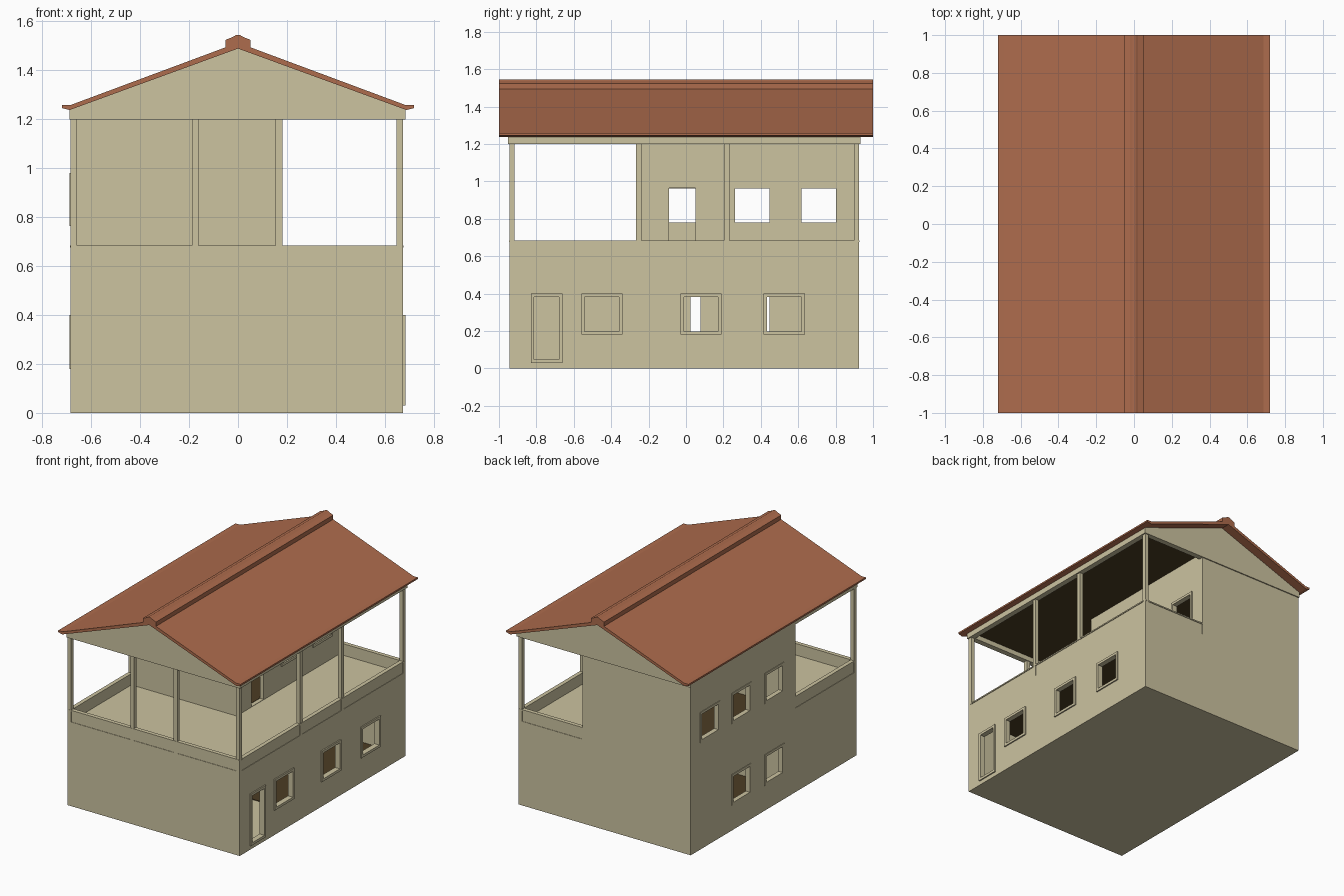
import bpy, bmesh

if "Cube" in bpy.data.objects:
    bpy.data.objects.remove(bpy.data.objects["Cube"])


def srgb(r, g, b):
    return [((c / 255 + 0.055) / 1.055) ** 2.4 for c in (r, g, b)] + [1.0]


def material(name, rgb):
    m = bpy.data.materials.new(name)
    m.diffuse_color = srgb(*rgb)
    m.use_nodes = True
    m.node_tree.nodes["Principled BSDF"].inputs["Base Color"].default_value = m.diffuse_color
    return m


TAN = material("tan plaster", (204, 195, 160))
RED = material("terracotta", (174, 108, 77))
BROWN = material("dark brown wood", (76, 60, 35))


def finish(name, bm, mat):
    bmesh.ops.recalc_face_normals(bm, faces=bm.faces[:])
    me = bpy.data.meshes.new(name)
    bm.to_mesh(me)
    bm.free()
    me.materials.append(mat)
    ob = bpy.data.objects.new(name, me)
    bpy.context.collection.objects.link(ob)
    return ob


def box(name, x0, x1, y0, y1, z0, z1, mat=TAN):
    bm = bmesh.new()
    bmesh.ops.create_cube(bm, size=1)
    for v in bm.verts:
        v.co = ((x0 + x1) / 2 + v.co.x * (x1 - x0),
                (y0 + y1) / 2 + v.co.y * (y1 - y0),
                (z0 + z1) / 2 + v.co.z * (z1 - z0))
    return finish(name, bm, mat)


def prism(name, profile, y0, y1, mat):
    """Extrude an x-z outline along y."""
    bm = bmesh.new()
    f = bm.faces.new([bm.verts.new((x, y0, z)) for x, z in profile])
    r = bmesh.ops.extrude_face_region(bm, geom=[f])
    for v in r["geom"]:
        if isinstance(v, bmesh.types.BMVert):
            v.co.y = y1
    return finish(name, bm, mat)


def side_wall(name, x0, x1, rect, holes, mat=TAN):
    """Wall in the y-z plane with rectangular openings (y0, y1, z0, z1)."""
    rects = [rect] + holes
    ys = sorted({v for r in rects for v in r[:2]})
    zs = sorted({v for r in rects for v in r[2:]})
    bm = bmesh.new()
    vs = {(y, z): bm.verts.new((x0, y, z)) for y in ys for z in zs}
    for a, b in zip(ys, ys[1:]):
        for c, d in zip(zs, zs[1:]):
            my, mz = (a + b) / 2, (c + d) / 2
            if not any(h[0] < my < h[1] and h[2] < mz < h[3] for h in holes):
                bm.faces.new((vs[a, c], vs[b, c], vs[b, d], vs[a, d]))
    r = bmesh.ops.extrude_face_region(bm, geom=bm.faces[:])
    for v in r["geom"]:
        if isinstance(v, bmesh.types.BMVert):
            v.co.x = x1
    return finish(name, bm, mat)


def frames(name, x0, x1, openings, w=0.018):
    for i, (a, b, c, d) in enumerate(openings):
        side_wall(f"{name}_{i + 1}", x0, x1, (a, b, c, d),
                  [(a + w, b - w, c + w, d - w)])


L, R, F, B = -0.685, 0.675, -0.945, 0.925   # outer wall planes
T = 0.03                                    # wall thickness
IX, IY = 0.168, -0.255                      # upper room corner

# openings
low, high = (0.18, 0.40), (0.763, 0.98)
right_low = [(a, a + 0.22, *low) for a in (-0.56, -0.03, 0.415)] + [(-0.83, -0.66, 0.03, 0.40)]
left_low = [(a, a + 0.22, *low) for a in (-0.125, 0.245)]
left_high = [(a, a + 0.22, *high) for a in (-0.125, 0.245, 0.60)]
right_high = left_high[1:]
balcony_door = (-0.09, 0.05, 0.602, 0.965)

# ground floor
box("ground_slab", L, R, F, B, 0, 0.02)
box("ground_front_wall", L, R, F, F + T, 0.02, 0.57)
box("ground_back_wall", L, R, B - T, B, 0.02, 0.57)
side_wall("ground_left_wall", L, L + T, (F + T, B - T, 0.02, 0.57), left_low)
side_wall("ground_right_wall", R - T, R, (F + T, B - T, 0.02, 0.57), right_low)
frames("ground_left_frame", L - 0.004, L + T, left_low)
frames("ground_right_frame", R - T, R + 0.009, right_low)
box("ground_partition", L + T, 0.168, IY, IY + T, 0.02, 0.56)
box("ground_inner_wall", 0.14, 0.168, IY + T, 0.025, 0.02, 0.56)
box("ground_wood_floor", L + T, R - T, IY + T, B - T, 0.02, 0.024, BROWN)
box("ground_ceiling", L + T, R - T, F + T, B - T, 0.562, 0.57, BROWN)

# upper floor slab and room
box("upper_slab", L, R, F, B, 0.57, 0.60)
box("room_wood_floor", L + T, IX - T, IY + T, B - T, 0.60, 0.604, BROWN)
box("room_front_wall", L, IX, IY, IY + T, 0.60, 1.235)
box("room_back_wall", L, IX, B - T, B, 0.60, 1.235)
side_wall("room_left_wall", L, L + T, (IY + T, B - T, 0.60, 1.235), left_high)
side_wall("room_right_wall", IX - T, IX, (IY + T, B - T, 0.60, 1.235),
          right_high + [balcony_door])
frames("room_left_frame", L - 0.004, L + T, left_high)
frames("room_right_frame", IX - T, IX + 0.008, right_high)

# veranda columns
C = 0.014
cols = [(x, F + C) for x in (L + C, -0.175, 0.168, R - C)]
cols += [(R - C, y) for y in (-0.2525, 0.2175, B - C)]
for i, (x, y) in enumerate(cols):
    box(f"column_{i + 1}", x - C, x + C, y - C, y + C, 0.60, 1.205)

# parapets with a thin overhanging cap
e, w, o = 0.003, 0.022, 0.005
for n, x0, x1, y0, y1 in (("front", L + e, R - e, F + e, F + w),
                          ("right", R - w, R - e, F + w, B - w),
                          ("back", IX, R - e, B - w, B - e),
                          ("left", L + e, L + w, F + w, IY)):
    box(n + "_parapet", x0, x1, y0, y1, 0.60, 0.676)
    ex, ey = (0, o) if n in ("front", "back") else (o, 0)
    box(n + "_parapet_cap", x0 - ex, x1 + ex, y0 - ey, y1 + ey, 0.676, 0.685)

# beams under the roof
BL, BR, BF, BB = -0.688, 0.684, -0.953, 0.933
box("front_beam", BL, BR, BF, BF + 0.04, 1.20, 1.238)
box("back_beam", BL, BR, BB - 0.04, BB, 1.20, 1.238)
box("left_beam", BL, BL + 0.04, BF + 0.04, BB - 0.04, 1.20, 1.238)
box("right_beam", BR - 0.04, BR, BF + 0.04, BB - 0.04, 1.20, 1.238)

# gables and wooden ceiling (downward face is brown)
gable = prism("gable_loft", [(BL, 1.235), (BR, 1.235), (BR, 1.240), (0, 1.49), (BL, 1.240)],
              BF, BB, TAN)
gable.data.materials.append(BROWN)
for p in gable.data.polygons:
    p.material_index = int(p.normal.z < -0.9)

# roof with flat eave lips
half = [(0.685, 1.258), (0.72, 1.258), (0.72, 1.246), (0.688, 1.238)]
roof = [(0, 1.513)] + half + [(0, 1.489)] + [(-x, z) for x, z in reversed(half)]
prism("roof", roof, -1, 1, RED)

# ridge cap
cap = [(0.052, 1.485), (0.052, 1.524), (0.02, 1.537), (0.007, 1.545)]
prism("ridge_cap", cap + [(-x, z) for x, z in reversed(cap)] + [(0, 1.502)], -1, 1, RED)
